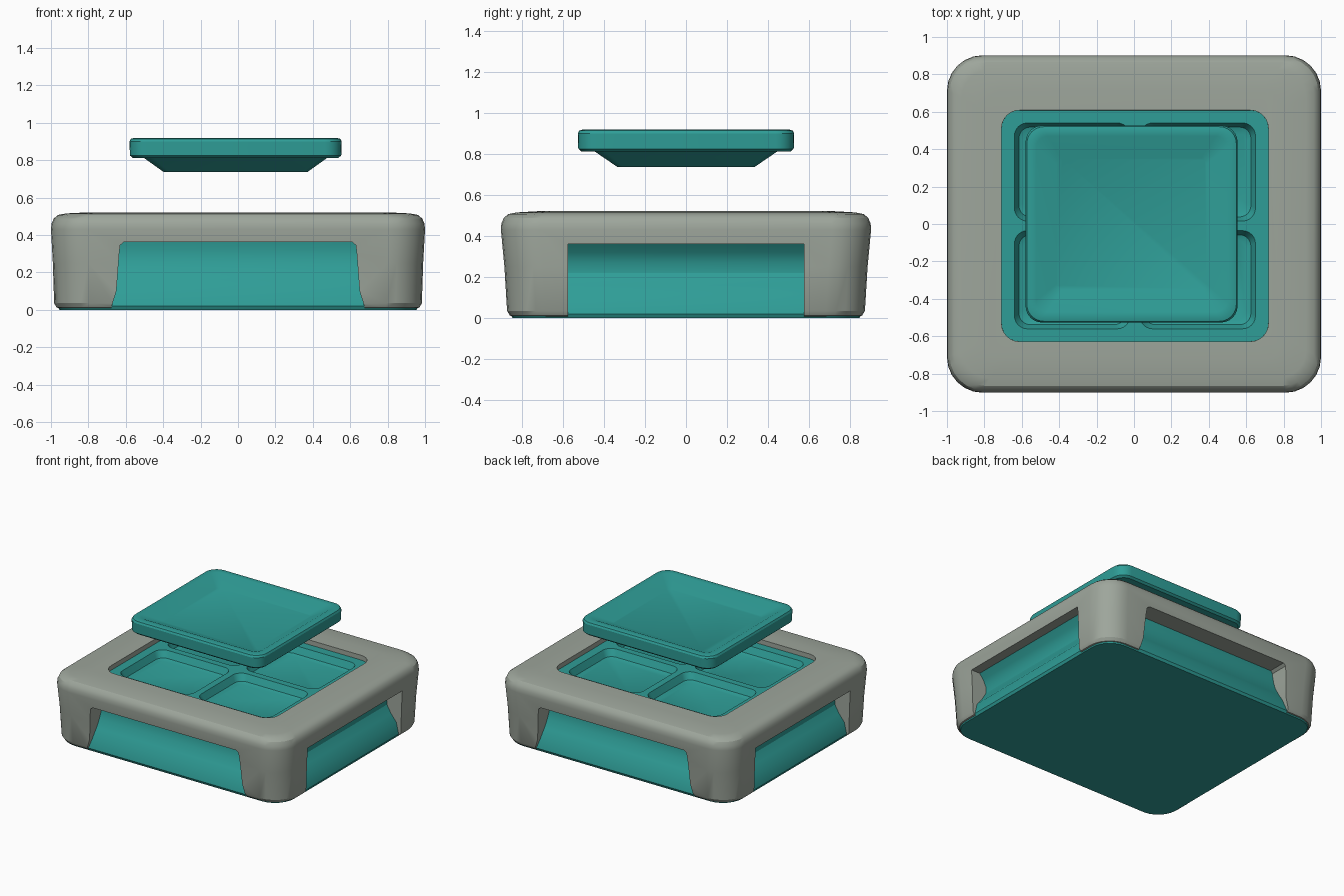
import bpy, bmesh, math

if "Cube" in bpy.data.objects:
    bpy.data.objects.remove(bpy.data.objects["Cube"])


def material(name, rgb):
    m = bpy.data.materials.new(name)
    m.diffuse_color = (*rgb, 1)
    m.use_nodes = True
    m.node_tree.nodes["Principled BSDF"].inputs["Base Color"].default_value = m.diffuse_color
    return m


GREY = material("sage grey", (0.34, 0.38, 0.33))
TEAL = material("teal", (0.028, 0.34, 0.31))


def finish(name, bm, mat):
    bmesh.ops.recalc_face_normals(bm, faces=bm.faces)
    me = bpy.data.meshes.new(name)
    bm.to_mesh(me)
    bm.free()
    me.materials.append(mat)
    ob = bpy.data.objects.new(name, me)
    bpy.context.collection.objects.link(ob)
    return ob


def loft(name, rings, mat, cx=0.0, cy=0.0, n=7):
    """Stack of rounded rectangles (half x, half y, corner radius, z), capped."""
    bm = bmesh.new()
    prev = first = None
    for hx, hy, r, z in rings:
        loop = []
        for q, (sx, sy) in enumerate([(1, 1), (-1, 1), (-1, -1), (1, -1)]):
            for i in range(n):
                a = math.pi / 2 * (q + i / (n - 1))
                loop.append(bm.verts.new((cx + sx * (hx - r) + r * math.cos(a),
                                          cy + sy * (hy - r) + r * math.sin(a), z)))
        if prev:
            for i in range(len(loop)):
                j = (i + 1) % len(loop)
                bm.faces.new((prev[i], prev[j], loop[j], loop[i]))
        else:
            first = loop
        prev = loop
    bm.faces.new(first[::-1])
    bm.faces.new(prev)
    return finish(name, bm, mat)


def prism(name, pts, length, along_y, mat):
    """Outline in the xz (or yz) plane pulled right through the model."""
    bm = bmesh.new()
    ends = []
    for d in (-length, length):
        ends.append([bm.verts.new((u, d, z) if along_y else (d, u, z)) for u, z in pts])
    for i in range(len(pts)):
        j = (i + 1) % len(pts)
        bm.faces.new((ends[0][i], ends[0][j], ends[1][j], ends[1][i]))
    bm.faces.new(ends[0][::-1])
    bm.faces.new(ends[1])
    return finish(name, bm, mat)


def cut(ob, cutter):
    mod = ob.modifiers.new("cut", 'BOOLEAN')
    mod.operation = 'DIFFERENCE'
    mod.solver = 'EXACT'
    mod.object = cutter
    bpy.context.view_layer.objects.active = ob
    bpy.ops.object.modifier_apply(modifier=mod.name)
    bpy.data.objects.remove(cutter)


def smooth(ob, angle=28):
    bpy.ops.object.select_all(action='DESELECT')
    ob.select_set(True)
    bpy.context.view_layer.objects.active = ob
    bpy.ops.object.shade_smooth_by_angle(angle=math.radians(angle))


# Grey outer shell: soft block with side windows and a top opening cut out
shell = loft("outer_shell", [
    (0.945, 0.835, 0.16, 0.004), (0.97, 0.858, 0.18, 0.012), (0.983, 0.872, 0.19, 0.035),
    (0.99, 0.885, 0.19, 0.25), (1.0, 0.902, 0.19, 0.43), (0.997, 0.9, 0.19, 0.46),
    (0.985, 0.888, 0.18, 0.488), (0.962, 0.866, 0.17, 0.507), (0.92, 0.825, 0.15, 0.515),
    (0.80, 0.72, 0.12, 0.521)], GREY)
half = [(0.68, -0.1), (0.675, 0.02), (0.65, 0.1), (0.635, 0.3), (0.63, 0.345), (0.61, 0.362)]
cut(shell, prism("front_window_cutter", half + [(-u, z) for u, z in half[::-1]], 2, True, GREY))
side = [(0.575, -0.1), (0.575, 0.36), (-0.575, 0.36), (-0.575, -0.1)]
cut(shell, prism("side_window_cutter", side, 2, False, GREY))
cut(shell, loft("opening_cutter", [(0.71, 0.615, 0.09, 0.2), (0.715, 0.62, 0.1, 0.7)],
                GREY, 0.005, -0.01))
smooth(shell)

# Teal inner body: flat bottom, concave side panels, tray on top
body = loft("inner_body", [
    (0.955, 0.845, 0.16, 0.0), (0.965, 0.855, 0.17, 0.02), (0.945, 0.835, 0.17, 0.105),
    (0.90, 0.80, 0.17, 0.16), (0.865, 0.77, 0.17, 0.22), (0.865, 0.755, 0.17, 0.27),
    (0.89, 0.75, 0.17, 0.32), (0.93, 0.755, 0.17, 0.37), (0.80, 0.70, 0.12, 0.40),
    (0.76, 0.665, 0.10, 0.485)], TEAL)
# Four shallow compartments in the tray
for sx in (-1, 1):
    for sy in (-1, 1):
        cut(body, loft("compartment_cutter", [
            (0.26, 0.215, 0.05, 0.425), (0.285, 0.24, 0.06, 0.435), (0.31, 0.263, 0.07, 0.486),
            (0.31, 0.263, 0.07, 0.6)], TEAL, 0.005 + sx * 0.335, -0.01 + sy * 0.288))
smooth(body)

# Floating lid: rounded plate, tapered plug below, dished top
lid = loft("lid", [
    (0.385, 0.335, 0.03, 0.737), (0.49, 0.445, 0.05, 0.812), (0.55, 0.51, 0.08, 0.812),
    (0.565, 0.525, 0.09, 0.825), (0.567, 0.527, 0.09, 0.9), (0.56, 0.52, 0.09, 0.914),
    (0.545, 0.505, 0.08, 0.918), (0.51, 0.47, 0.06, 0.918), (0.40, 0.35, 0.03, 0.862)],
    TEAL, -0.013, 0.0)
smooth(lid)
